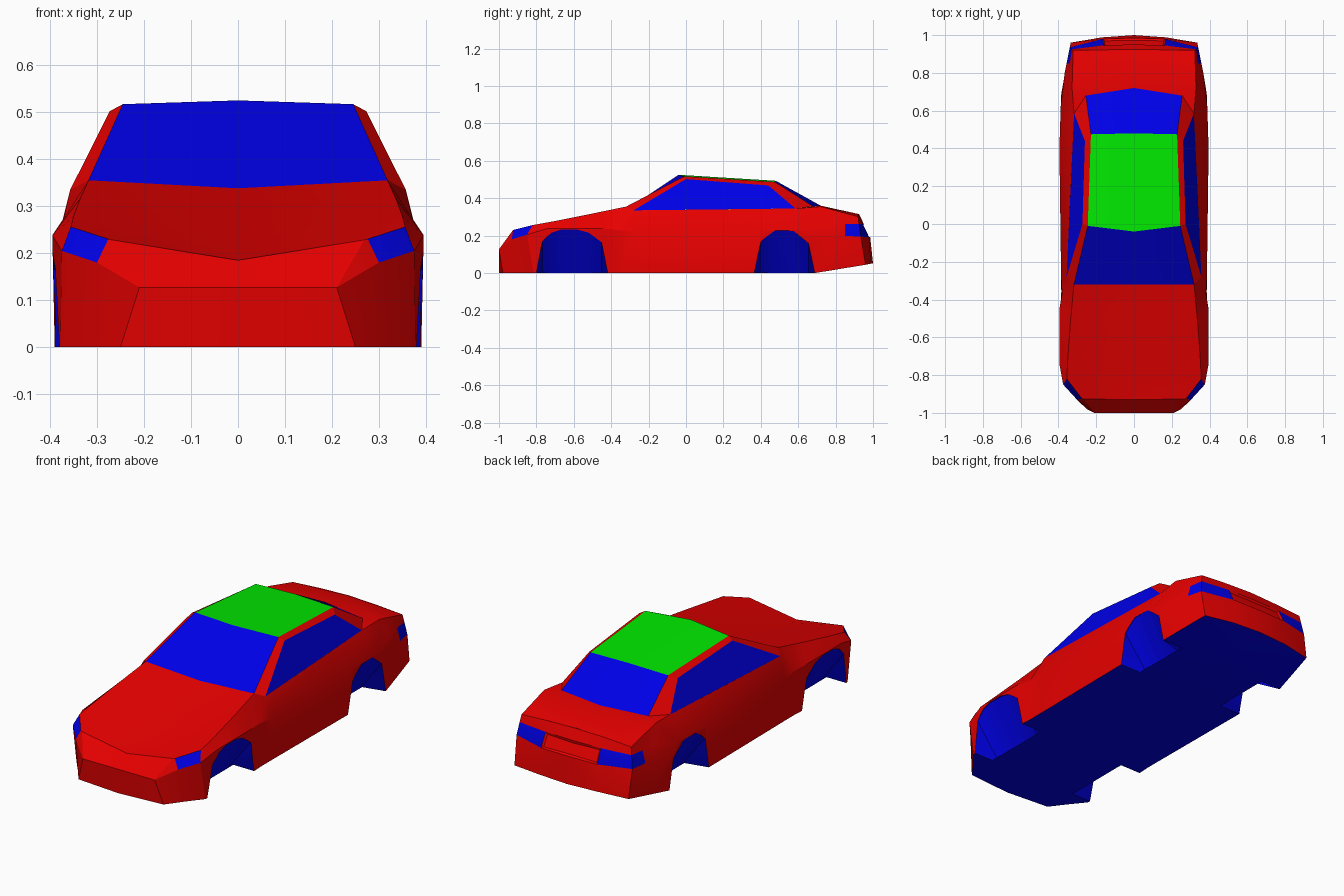
import bpy, bmesh, math

if "Cube" in bpy.data.objects:
    bpy.data.objects.remove(bpy.data.objects["Cube"])


def material(name, rgb):
    m = bpy.data.materials.new(name)
    m.diffuse_color = (*rgb, 1)
    m.use_nodes = True
    m.node_tree.nodes["Principled BSDF"].inputs["Base Color"].default_value = m.diffuse_color
    return m


MATS = [material("red paint", (0.96, 0, 0)),
        material("blue glass", (0, 0, 0.96)),
        material("green roof", (0, 0.96, 0))]
RED, BLUE, GREEN = range(3)


def loft(rows, colour):
    """Skin half-outline rows on both sides of x = 0; colour(row, k) picks the material."""
    bm = bmesh.new()
    cache = {}

    def vert(p, s):
        key = (round(p[0] * s, 4) + 0.0, round(p[1], 4), round(p[2], 4))
        if key not in cache:
            cache[key] = bm.verts.new(key)
        return cache[key]

    for s in (1, -1):
        for r in range(len(rows) - 1):
            for k in range(len(rows[r]) - 1):
                quad = (rows[r][k], rows[r][k + 1], rows[r + 1][k + 1], rows[r + 1][k])
                vs = list(dict.fromkeys(vert(p, s) for p in quad))
                if len(vs) > 2:
                    bm.faces.new(vs).material_index = colour(r, k)
    bmesh.ops.recalc_face_normals(bm, faces=bm.faces[:])
    return bm


def finish(bm, name):
    me = bpy.data.meshes.new(name)
    bm.to_mesh(me)
    bm.free()
    for m in MATS:
        me.materials.append(m)
    ob = bpy.data.objects.new(name, me)
    bpy.context.collection.objects.link(ob)
    return ob


def activate(ob):
    bpy.ops.object.select_all(action='DESELECT')
    ob.select_set(True)
    bpy.context.view_layer.objects.active = ob


def cut(bm, faces, co, no):
    geom = set(faces)
    for f in faces:
        geom.update(f.edges)
        geom.update(f.verts)
    bmesh.ops.bisect_plane(bm, geom=list(geom), dist=1e-5, plane_co=co, plane_no=no)


# Body outlines, front centre round to rear centre: sill, waist, shoulder
sill = [(0, -1, 0), (.25, -.98, 0), (.31, -.9, 0), (.378, -.815, 0), (.39, -.72, 0),
        (.39, -.45, 0), (.385, -.36, 0), (.385, -.28, 0), (.39, .36, 0), (.385, .69, 0),
        (.365, .8, .018), (.335, .96, .044), (.17, .988, .05), (0, 1, .05)]
waist = [(0, -1, .127), (.21, -1, .127), (.30, -.932, .18), (.375, -.85, .205), (.395, -.74, .238),
         (.395, -.45, .238), (.381, -.37, .23), (.386, -.28, .22), (.395, .4, .23), (.388, .62, .232),
         (.367, .8, .2), (.34, .935, .195), (.165, .98, .19), (0, .985, .19)]
shoulder = [(0, -.93, .185), (.268, -.926, .228), (.276, -.924, .23), (.356, -.82, .256), (.35, -.7, .278),
            (.335, -.5, .318), (.318, -.32, .355), (.357, -.28, .335), (.333, .25, .341), (.317, .585, .345),
            (.328, .72, .355), (.322, .92, .302), (.16, .922, .312), (0, .925, .316)]
drop = [0, -.043, -.045, -.043, -.033, -.026, -.017, -.005, 0, 0, .005, .014, .004, 0]
floor = [(0, y, z) for x, y, z in sill]
spine = [(0, y, z + d) for (x, y, z), d in zip(shoulder, drop)]


def body_colour(r, k):
    if r == 0 or (r == 2 and k == 2):     # underside and headlights
        return BLUE
    return RED


bm = loft([floor, sill, waist, shoulder, spine], body_colour)


# Tail lights and recessed rear panel cut into the rear faces
def tail():
    return [(f, f.calc_center_median()) for f in bm.faces
            if f.calc_center_median().y > .8 and .19 < f.calc_center_median().z < .3]


cut(bm, [f for f, c in tail()], (0, 0, .262), (0, 0, 1))
cut(bm, [f for f, c in tail() if abs(c.x) > .3 and c.y < .9], (0, .85, 0), (0, 1, 0))
panel = []
for f, c in tail():
    if c.y > .85 and c.z < .262:
        if abs(c.x) > .12:
            f.material_index = BLUE
        else:
            panel.append(f)
bmesh.ops.inset_region(bm, faces=panel, thickness=.012, depth=-.008)
body = finish(bm, "body")

# Wheel wells: arches whose roof slopes down to the floor inside
arches = {"front": [(-.8, -.05), (-.8, 0), (-.768, .17), (-.72, .215), (-.67, .232), (-.58, .232),
                    (-.52, .215), (-.452, .165), (-.418, 0), (-.418, -.05)],
          "rear": [(.365, -.05), (.365, 0), (.4, .165), (.425, .19), (.475, .226), (.575, .226),
                   (.655, .165), (.69, 0), (.69, -.05)]}
for name, arch in arches.items():
    for s in (1, -1):
        bm = bmesh.new()
        rings = [[bm.verts.new((s * x, y, z * h if z > 0 else z)) for y, z in arch]
                 for x, h in ((.265, .02), (.39, 1), (.5, 1))]
        n = len(arch)
        for a, b in zip(rings, rings[1:]):
            for i in range(n):
                j = (i + 1) % n
                bm.faces.new((a[i], a[j], b[j], b[i]))
        bm.faces.new(rings[0])
        bm.faces.new(rings[-1])
        bmesh.ops.recalc_face_normals(bm, faces=bm.faces[:])
        for f in bm.faces:
            f.material_index = BLUE
        cutter = finish(bm, name + "_well_cutter")
        cutter.hide_render = True
        activate(body)
        mod = body.modifiers.new("well", 'BOOLEAN')
        mod.operation = 'DIFFERENCE'
        mod.solver = 'EXACT'
        mod.object = cutter
        bpy.ops.object.modifier_apply(modifier=mod.name)
        bpy.data.objects.remove(cutter)

# Cabin: windscreen, pillars, side windows, rear window
base = [(0, -.32, .338), (.318, -.32, .355), (.357, -.28, .335), (.317, .585, .345),
        (.255, .68, .356), (0, .72, .36)]
top = [(0, -.04, .525), (.245, -.01, .517), (.273, 0, .502), (.26, .44, .468),
       (.228, .475, .487), (0, .48, .493)]
cabin = finish(loft([base, top], lambda r, k: BLUE if k % 2 == 0 else RED), "cabin")

# Roof: green panel with red side rails
front_edge, rear_edge = top[:3], [top[5], top[4], top[3]]
roof = finish(loft([front_edge, rear_edge], lambda r, k: GREEN if k == 0 else RED), "roof")
for f in roof.data.polygons:
    if f.normal.z < 0:
        f.flip()

for ob in (body, cabin, roof):
    activate(ob)
    bpy.ops.object.shade_smooth_by_angle(angle=math.radians(25))
